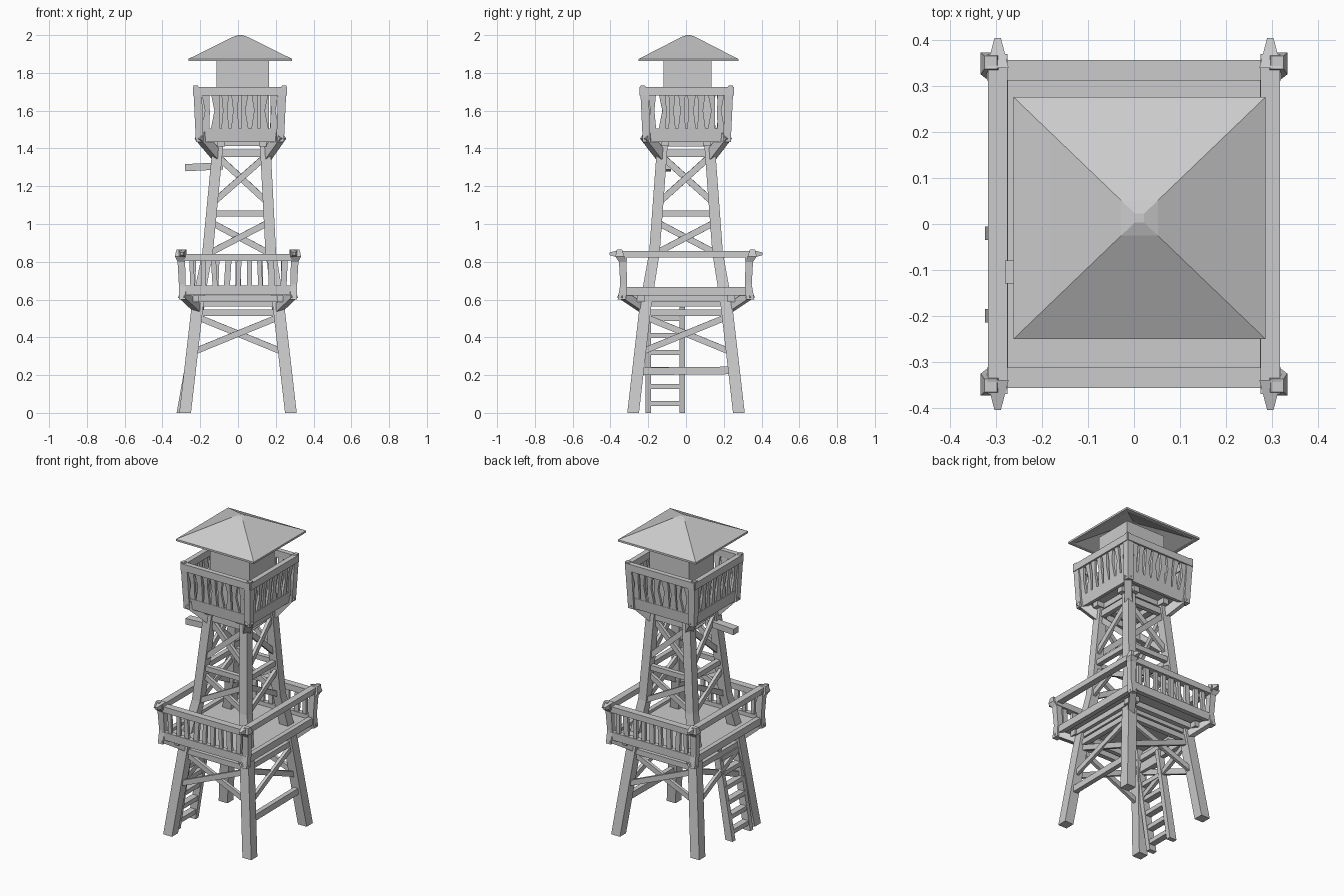
import bpy, bmesh, random
from mathutils import Vector, Matrix

if "Cube" in bpy.data.objects:
    bpy.data.objects.remove(bpy.data.objects["Cube"])

random.seed(4)
parts = {}


def get(name):
    return parts.setdefault(name, bmesh.new())


def lean(p):
    """The tower drifts slightly to +x above the lower deck."""
    p = Vector(p)
    if p.z > .6:
        p.x += .02 * min(1, (p.z - .6) / .8)
    return p


def loft(name, rings, cap=True):
    """Skin a list of vertex rings with the same count."""
    bm = get(name)
    vs = [[bm.verts.new(p) for p in r] for r in rings]
    n = len(vs[0])
    for a, b in zip(vs, vs[1:]):
        for i in range(n):
            j = (i + 1) % n
            bm.faces.new((a[i], a[j], b[j], b[i]))
    if cap:
        bm.faces.new(vs[0][::-1])
        bm.faces.new(vs[-1])


def square(x, y, z, hx, hy=None):
    hy = hx if hy is None else hy
    return [(x - hx, y - hy, z), (x + hx, y - hy, z), (x + hx, y + hy, z), (x - hx, y + hy, z)]


def beam(name, a, b, w, h):
    """Rectangular timber from a to b, w wide and h tall."""
    a, b = Vector(a), Vector(b)
    d = (b - a).normalized()
    up = Vector((0, 0, 1)) if abs(d.z) < 0.9 else Vector((0, 1, 0))
    s = d.cross(up).normalized()
    u = s.cross(d)
    s, u = s * w / 2, u * h / 2
    loft(name, [[p - s - u, p + s - u, p + s + u, p - s + u] for p in (a, b)])


def box(name, x0, x1, y0, y1, z0, z1):
    c = ((x0 + x1) / 2, (y0 + y1) / 2)
    loft(name, [square(*c, z, (x1 - x0) / 2, (y1 - y0) / 2) for z in (z0, z1)])


LEG = [(0, .28), (.58, .213), (.85, .167), (1.46, .122)]


def leg(z):
    for (z0, h0), (z1, h1) in zip(LEG, LEG[1:]):
        if z <= z1:
            return h0 + (h1 - h0) * (z - z0) / (z1 - z0)
    return LEG[-1][1]


def side(k, u, v, z):
    """Point on side k (0 front, 1 right, 2 back, 3 left): u along, v outward."""
    return lean(Matrix.Rotation(k * 1.5707963, 3, 'Z') @ Vector((u, -v, z)))


CORNERS = [(sx, sy) for sx in (-1, 1) for sy in (-1, 1)]

# four bent legs
for sx, sy in CORNERS:
    loft("legs", [[lean(p) for p in square(sx * h, sy * h, z, .031 if z < .8 else .028)]
                  for z, h in LEG])

# cross braces and horizontal ties on each side
for k in range(4):
    for z0, z1 in ((.32, .51), (.84, 1.01), (1.11, 1.36)):
        for s in (-1, 1):
            off = .006 * s
            beam("cross_braces", side(k, -s * leg(z0), leg(z0) + off, z0),
                 side(k, s * leg(z1), leg(z1) + off, z1), .02, .033)
    for z, t in ((.53, .035), (.58, .035), (1.055, .032), (1.375, .04)):
        h = leg(z)
        beam("cross_ties", side(k, -h, h, z), side(k, h, h, z), .03, t)
h = leg(.22)
beam("low_side_tie", (h, -h, .22), (h, h, .225), .03, .04)

# lower deck with joists and corner brackets
box("lower_deck", -.29, .29, -.335, .335, .63, .65)
for s in (-1, 1):
    beam("deck_joists", (-.26, s * .24, .605), (.26, s * .24, .605), .04, .035)
    beam("deck_joists", (s * .23, -.3, .605), (s * .23, .3, .605), .04, .035)
    beam("deck_edge", (-.3, s * .335, .65), (.3, s * .335, .65), .03, .05)
    beam("deck_edge", (s * .29, -.345, .645), (s * .29, .345, .645), .03, .045)
for sx, sy in CORNERS:
    beam("deck_brackets", (sx * .2, sy * .21, .54), (sx * .295, sy * .345, .63), .04, .04)

# lower railing: posts, rails, balusters on front and back only
for sx, sy in CORNERS:
    loft("lower_posts", [square(sx * .295, sy * .34, .60, .018, .022),
                         square(sx * .295, sy * .33, .68, .018),
                         square(sx * .3, sy * .335, .8, .02),
                         square(sx * .31, sy * .35, .828, .024, .024),
                         square(sx * .312, sy * .352, .865, .014, .014)])
    loft("lower_post_tips", [[(sx * (.297 + a * r), sy * y, .842 + b * r)
                              for a, b in ((-1, -1), (1, -1), (1, 1), (-1, 1))]
                             for y, r in ((.34, .024), (.405, .007))])
for s in (-1, 1):
    beam("lower_rails", (-.32, s * .335, .822), (.32, s * .335, .822), .045, .038)
    beam("lower_rails", (s * .297, -.37, .84), (s * .297, .37, .84), .042, .035)
    for i in range(9):
        x = -.24 + i * .06
        j = random.uniform(-.012, .012)
        beam("balusters", (x, s * .335, .65), (x + j, s * .335, .815),
             random.uniform(.022, .034), .018)

# access ladder on the left side
for y in (-.2, -.02):
    loft("ladder_rails", [square(-.3, y, 0, .025, .015), square(-.205, y, .56, .02, .014)])
for i in range(6):
    z = .05 + i * .09
    x = -.3 + z * .158
    beam("ladder_rungs", (x, -.2, z), (x, -.02, z), .04, .028)

# short arm jutting left under the top balcony
beam("side_arm", (-.28, -.105, 1.298), (-.08, -.105, 1.308), .05, .038)

# top balcony floor, corner brackets and beams
box("upper_deck", -.205, .225, -.215, .215, 1.445, 1.47)
for s in (-1, 1):
    beam("upper_joists", (-.16, s * .11, 1.43), (.2, s * .11, 1.43), .04, .035)
    beam("upper_joists", (.02 + s * .11, -.18, 1.428), (.02 + s * .11, .18, 1.428), .04, .035)
for sx, sy in CORNERS:
    beam("upper_brackets", (.02 + sx * .13, sy * .13, 1.36), (.012 + sx * .215, sy * .215, 1.47),
         .045, .05)


# top balcony walls: apron, flared slats, hand rail, corner posts
def wall(k, u, v, z):
    p = side(k, u, v, z)
    return p + Vector((-.01, .004, 0))


for k in range(4):
    loft("upper_apron", [[wall(k, s * u, v, z) for s, v in
                          ((-1, u), (1, u), (1, u - .02), (-1, u - .02))]
                         for u, z in ((.22, 1.435), (.226, 1.505))])
    beam("upper_rail", wall(k, -.243, .233, 1.702), wall(k, .243, .233, 1.702), .032, .045)
    for i in range(8):
        u = -.182 + i * .052
        j, w = random.uniform(-.012, .012), random.uniform(.013, .02)
        loft("upper_slats", [[wall(k, c + a * r, v + b, z) for a, b in
                              ((-1, .008), (1, .008), (1, -.008), (-1, -.008))]
                             for c, v, z, r in ((u, .216, 1.5, w + .005),
                                                (u + j, .223, 1.6, w * .75),
                                                (u, .232, 1.69, w + .004))])
for sx, sy in CORNERS:
    loft("upper_posts", [square(.01 + sx * .213, .004 + sy * .213, 1.435, .02),
                         square(.01 + sx * .223, .004 + sy * .223, 1.69, .022),
                         square(.01 + sx * .235, .004 + sy * .233, 1.732, .012)])

# cabin
box("cabin", -.115, .165, -.118, .135, 1.465, 1.89)

# tiered hipped roof with a thin overhanging skin
outer = [(.275, 1.862), (.275, 1.874), (.195, 1.913), (.12, 1.95), (.04, 1.99), (.01, 2.0)]
loft("roof", [square(.012, .013, z, h, h * .96) for h, z in
              [(.015, 1.98), (.12, 1.93), (.25, 1.862)] + outer])

# turn every part into an object with flat faces
for name, bm in parts.items():
    bmesh.ops.recalc_face_normals(bm, faces=bm.faces)
    me = bpy.data.meshes.new(name)
    bm.to_mesh(me)
    bm.free()
    bpy.context.scene.collection.objects.link(bpy.data.objects.new(name, me))
